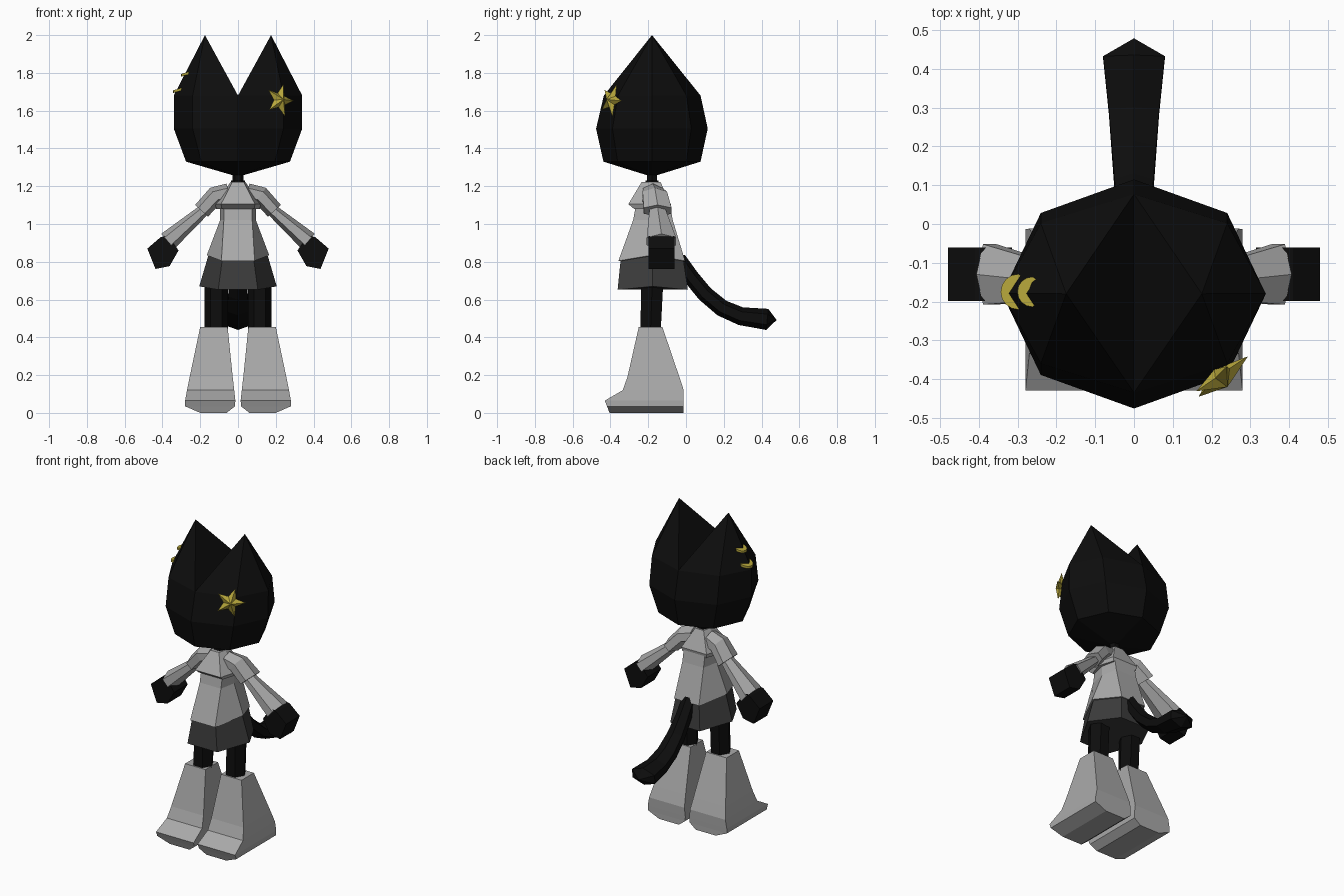
import bpy, bmesh, math
from mathutils import Vector, Matrix

if "Cube" in bpy.data.objects:
    bpy.data.objects.remove(bpy.data.objects["Cube"])


def material(name, rgb):
    m = bpy.data.materials.new(name)
    m.diffuse_color = (*rgb, 1)
    m.use_nodes = True
    m.node_tree.nodes["Principled BSDF"].inputs["Base Color"].default_value = m.diffuse_color
    return m


BLACK = material("black", (0.004, 0.004, 0.004))
GREY = material("light grey", (0.40, 0.40, 0.40))
DARK = material("dark grey", (0.045, 0.045, 0.045))
GOLD = material("gold", (0.48, 0.39, 0.045))


def build(name, verts, faces, mat, side=1):
    """Flat-shaded mesh object; side=-1 mirrors it across x."""
    bm = bmesh.new()
    vs = [bm.verts.new((v[0] * side, v[1], v[2])) for v in verts]
    for f in faces:
        bm.faces.new([vs[i] for i in f])
    bmesh.ops.recalc_face_normals(bm, faces=bm.faces)
    me = bpy.data.meshes.new(name)
    bm.to_mesh(me)
    bm.free()
    me.materials.append(mat)
    ob = bpy.data.objects.new(name, me)
    bpy.context.collection.objects.link(ob)
    return ob


def loft(name, rings, mat, side=1):
    """Skin equal-length rings and cap both ends."""
    n = len(rings[0])
    verts = [v for r in rings for v in r]
    faces = [(k * n + i, k * n + (i + 1) % n, (k + 1) * n + (i + 1) % n, (k + 1) * n + i)
             for k in range(len(rings) - 1) for i in range(n)]
    last = (len(rings) - 1) * n
    faces += [tuple(range(n)), tuple(range(last, last + n))]
    return build(name, verts, faces, mat, side)


def oval(z, rx, y0, y1, n, turn=0.0, cx=0.0):
    """Horizontal n-gon ring between depths y0 and y1."""
    c, r = (y0 + y1) / 2, (y1 - y0) / 2
    return [(cx + rx * math.cos(turn + 2 * math.pi * i / n),
             c + r * math.sin(turn + 2 * math.pi * i / n), z) for i in range(n)]


def hexa(rx, fx, y0, y1, z_side, z_front):
    """Garment hexagon: side corners at rx, front and back edges of half width fx."""
    c = (y0 + y1) / 2
    return [(rx, c, z_side), (fx, y1, z_front), (-fx, y1, z_front),
            (-rx, c, z_side), (-fx, y0, z_front), (fx, y0, z_front)]


def rect(z, x0, x1, y0, y1):
    return [(x0, y0, z), (x1, y0, z), (x1, y1, z), (x0, y1, z)]


def tube(name, path, radii, across, mat, side=1, n=6):
    """Elliptic tube; radii are (in bend plane, along axis 'across')."""
    pts, rings = [Vector(p) for p in path], []
    a = Vector(across)
    for i, p in enumerate(pts):
        d = (pts[min(i + 1, len(pts) - 1)] - pts[max(i - 1, 0)]).normalized()
        u = a.cross(d).normalized()
        r, w = radii[i]
        rings.append([p + u * r * math.cos(2 * math.pi * k / n) + a * w * math.sin(2 * math.pi * k / n)
                      for k in range(n)])
    return loft(name, rings, mat, side)


# Head: three octagon rings, a chin point and two pointed ears with a valley between
rings = [oval(1.33, 0.275, -0.437, 0.077, 8), oval(1.505, 0.34, -0.476, 0.115, 8),
         oval(1.68, 0.34, -0.435, 0.077, 8)]
verts = [v for r in rings for v in r] + [(0, -0.18, 1.25), (0.175, -0.18, 2), (-0.175, -0.18, 2)]
faces = [(k * 8 + i, k * 8 + (i + 1) % 8, k * 8 + 8 + (i + 1) % 8, k * 8 + 8 + i)
         for k in range(2) for i in range(8)]
faces += [(24, (i + 1) % 8, i) for i in range(8)]
for i in range(8):
    tip = 25 if i in (0, 1, 6, 7) else 26
    faces.append((16 + i, 16 + (i + 1) % 8, tip))
faces += [(18, 22, 25), (22, 18, 26)]
build("head", verts, faces, BLACK)

# Neck and its thin collar
loft("neck", [oval(1.19, 0.03, -0.21, -0.15, 6), oval(1.27, 0.03, -0.21, -0.15, 6)], BLACK)
loft("collar", [oval(1.215, 0.038, -0.22, -0.14, 6), oval(1.23, 0.038, -0.22, -0.14, 6)], BLACK)

# Cropped jacket over a flared shirt, then the skirt
loft("jacket", [hexa(0.04, 0.03, -0.235, -0.135, 1.222, 1.222),
                hexa(0.12, 0.09, -0.305, -0.08, 1.105, 1.105),
                hexa(0.115, 0.085, -0.275, -0.085, 1.08, 1.08)], GREY)
loft("shirt", [hexa(0.095, 0.075, -0.265, -0.085, 1.10, 1.10),
               hexa(0.095, 0.075, -0.28, -0.07, 1.02, 1.02),
               hexa(0.165, 0.088, -0.358, -0.005, 0.835, 0.805)], GREY)
loft("skirt", [hexa(0.155, 0.082, -0.345, -0.015, 0.84, 0.82),
               hexa(0.205, 0.105, -0.362, 0.01, 0.67, 0.652)], DARK)

# Tail sweeping down and back to a blunt point
tube("tail", [(0, -0.04, 0.815), (0, 0.03, 0.715), (0, 0.1, 0.63), (0, 0.19, 0.555),
              (0, 0.29, 0.512), (0, 0.43, 0.495), (0, 0.478, 0.492)],
     [(0.04, 0.045), (0.042, 0.05), (0.043, 0.058), (0.045, 0.066), (0.048, 0.075),
      (0.056, 0.092), (0.002, 0.002)], (1, 0, 0), BLACK)

for label, s in (("left", 1), ("right", -1)):
    # Shoulder cap, flared sleeve and mitten hand
    tube(label + "_shoulder_cap", [(0.05, -0.175, 1.165), (0.12, -0.165, 1.15), (0.193, -0.15, 1.07)],
         [(0.05, 0.06), (0.05, 0.075), (0.046, 0.085)], (0, 1, 0), GREY, s)
    tube(label + "_sleeve", [(0.15, -0.155, 1.10), (0.372, -0.13, 0.908)],
         [(0.028, 0.04), (0.053, 0.09)], (0, 1, 0), GREY, s)
    hand = [(0.37, 0.94), (0.41, 0.93), (0.48, 0.87), (0.437, 0.762), (0.362, 0.777), (0.315, 0.86)]
    loft(label + "_hand", [[(x, y, z) for x, z in hand] for y in (-0.198, -0.06)], BLACK, s)

    # Leg and bell-shaped boot
    loft(label + "_leg", [oval(0.44, 0.062, -0.25, -0.125, 6, 0, 0.115),
                          oval(0.72, 0.062, -0.245, -0.11, 6, 0, 0.115)], BLACK, s)
    loft(label + "_boot", [rect(0, 0.06, 0.20, -0.405, -0.014),
                           rect(0.035, 0.016, 0.28, -0.418, -0.014),
                           rect(0.065, 0.014, 0.28, -0.43, -0.013),
                           rect(0.12, 0.02, 0.27, -0.335, -0.012),
                           rect(0.19, 0.028, 0.256, -0.31, -0.035),
                           rect(0.455, 0.055, 0.20, -0.25, -0.125)], GREY, s)

# Faceted star ornament on the head
frame = (Matrix.Translation((0.222, -0.395, 1.655)) @ Matrix.Rotation(math.radians(37), 4, 'Z')
         @ Matrix.Rotation(math.radians(-8), 4, 'X') @ Matrix.Rotation(math.radians(20), 4, 'Y'))
star = [(r * math.sin(i * math.pi / 5), 0, r * math.cos(i * math.pi / 5))
        for i in range(10) for r in [0.09 if i % 2 == 0 else 0.04]]
star += [(0, -0.032, 0), (0, 0.025, 0)]
build("star_ornament", [frame @ Vector(v) for v in star],
      [f for i in range(10) for f in ((i, (i + 1) % 10, 10), ((i + 1) % 10, i, 11))], GOLD)

# Two crescent ornaments piercing the ear
for name, cx, cz, size in (("lower_crescent", -0.298, 1.714, 0.046),
                           ("upper_crescent", -0.262, 1.799, 0.039)):
    angles = [math.radians(90 + 22.5 * i) for i in range(9)]
    outer = [(size * math.cos(a), size * math.sin(a)) for a in angles]
    inner = [(size * 0.5 * math.cos(a) + 0.012, size * 0.8 * math.sin(a)) for a in angles]
    layers = [[(cx + x, -0.175 + y, cz + 0.3 * x + h) for x, y in outer + inner[::-1]]
              for h in (-0.007, 0.007)]
    loft(name, layers, GOLD)
